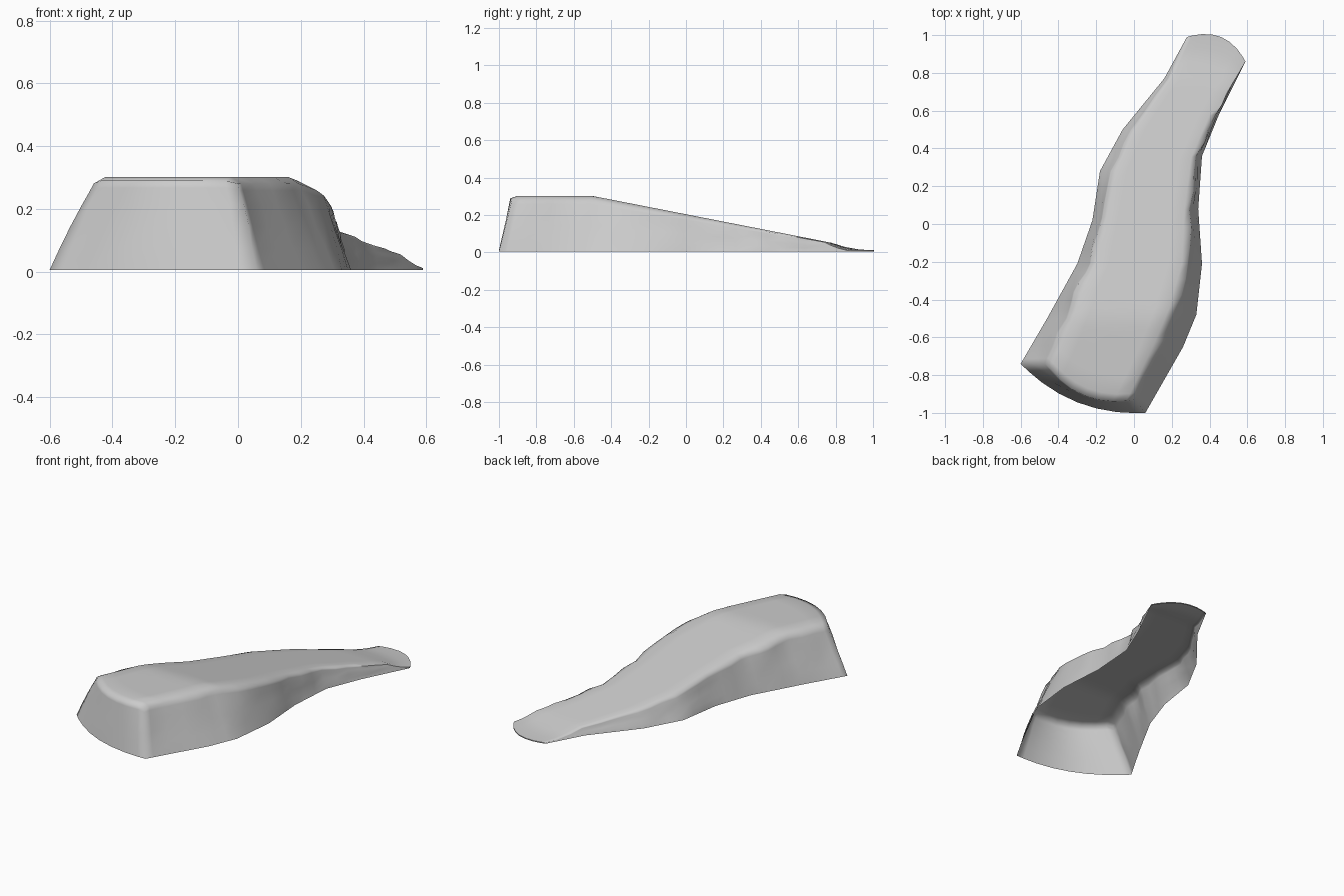
import bpy, bmesh, random
from mathutils import Vector

if "Cube" in bpy.data.objects:
    bpy.data.objects.remove(bpy.data.objects["Cube"])

random.seed(4)
BASE = 0.006

# Stations from the blunt front to the thin tip:
# foot left, foot right, rim left, rim right (x, y each), forward bow
STATIONS = [
    ((-.60, -.74), (.06, -1.0), (-.46, -.74), (.00, -.93), -.08),
    ((-.46, -.50), (.26, -.65), (-.36, -.50), (.15, -.62), -.03),
    ((-.38, -.355), (.33, -.48), (-.31, -.36), (.22, -.46), 0),
    ((-.30, -.21), (.36, -.21), (-.235, -.21), (.29, -.21), 0),
    ((-.22, .02), (.34, .08), (-.175, .03), (.30, .08), 0),
    ((-.18, .28), (.36, .36), (-.12, .28), (.335, .36), 0),
    ((-.06, .50), (.45, .58), (-.02, .50), (.43, .58), 0),
    ((.16, .77), (.53, .74), (.18, .77), (.52, .74), .02),
    ((.28, .99), (.59, .86), (.28, .99), (.59, .86), .07),
]
COLS = [0, .07, .2, .35, .5, .65, .8, .93, 1]
LEVELS = [0, .25, .5, .75, .92]


def mix(a, b, t):
    return a + (b - a) * t


# Expand to finer rows, with one extra row close behind the front rim
rows = []
for i in range(len(STATIONS) - 1):
    for f in ([0, .12, .4, .7] if i == 0 else [0, .33, .67]):
        rows.append(i + f)
rows.append(len(STATIONS) - 1)
last = len(rows) - 1


def station(k):
    i = min(int(k), len(STATIONS) - 2)
    a, b, f = STATIONS[i], STATIONS[i + 1], k - i
    pts = [Vector(a[n]).lerp(Vector(b[n]), f) for n in range(4)]
    return pts, mix(a[4], b[4], f)


def outline(r, u, first):
    pts, bow = station(rows[r])
    p = pts[first].lerp(pts[first + 1], u)
    d = pts[first + 1] - pts[first]
    normal = Vector((-d.y, d.x)).normalized()
    return p + normal * bow * 4 * u * (1 - u)


def height(y, r, c):
    z = .302 if y < -.5 else .302 - .196 * (y + .5)
    tip = max(0, rows[r] - 7)          # blend down to the thin edge
    z = mix(z, .012, tip)
    if c in (0, len(COLS) - 1):
        z *= .93
    elif r == 0:
        z *= .96
    return max(z, .010)


bm = bmesh.new()

# Top surface
top = {}
for r in range(last + 1):
    for c, u in enumerate(COLS):
        p = outline(r, u, 2)
        if c in (0, len(COLS) - 1) and 0 < r < last - 2:
            p.x += random.uniform(-.010, .010)
        top[r, c] = bm.verts.new((p.x, p.y, height(p.y, r, c)))
n = len(COLS) - 1
for r in range(last):
    for c in range(n):
        bm.faces.new((top[r, c], top[r, c + 1], top[r + 1, c + 1], top[r + 1, c]))

# Sloping walls around the perimeter, open underneath
loop = [(0, c) for c in range(n)] + [(r, n) for r in range(last)]
loop += [(last, c) for c in range(n, 0, -1)] + [(r, 0) for r in range(last, 0, -1)]
rings = []
for t in LEVELS:
    ring = []
    for r, c in loop:
        foot = outline(r, COLS[c], 0)
        p = Vector((foot.x, foot.y, BASE)).lerp(top[r, c].co, t)
        if 0 < t < .9:
            p.x += random.uniform(-.005, .005) * (1 if r < last - 3 else 0)
        ring.append(bm.verts.new(p))
    rings.append(ring)
rings.append([top[k] for k in loop])
for low, high in zip(rings, rings[1:]):
    for i in range(len(loop)):
        j = (i + 1) % len(loop)
        bm.faces.new((low[i], low[j], high[j], high[i]))

mesh = bpy.data.meshes.new("rock_ramp")
bm.to_mesh(mesh)
bm.free()
ramp = bpy.data.objects.new("rock_ramp", mesh)
bpy.context.collection.objects.link(ramp)
bpy.context.view_layer.objects.active = ramp
ramp.select_set(True)
bpy.ops.object.shade_smooth_by_angle(angle=1.2)
